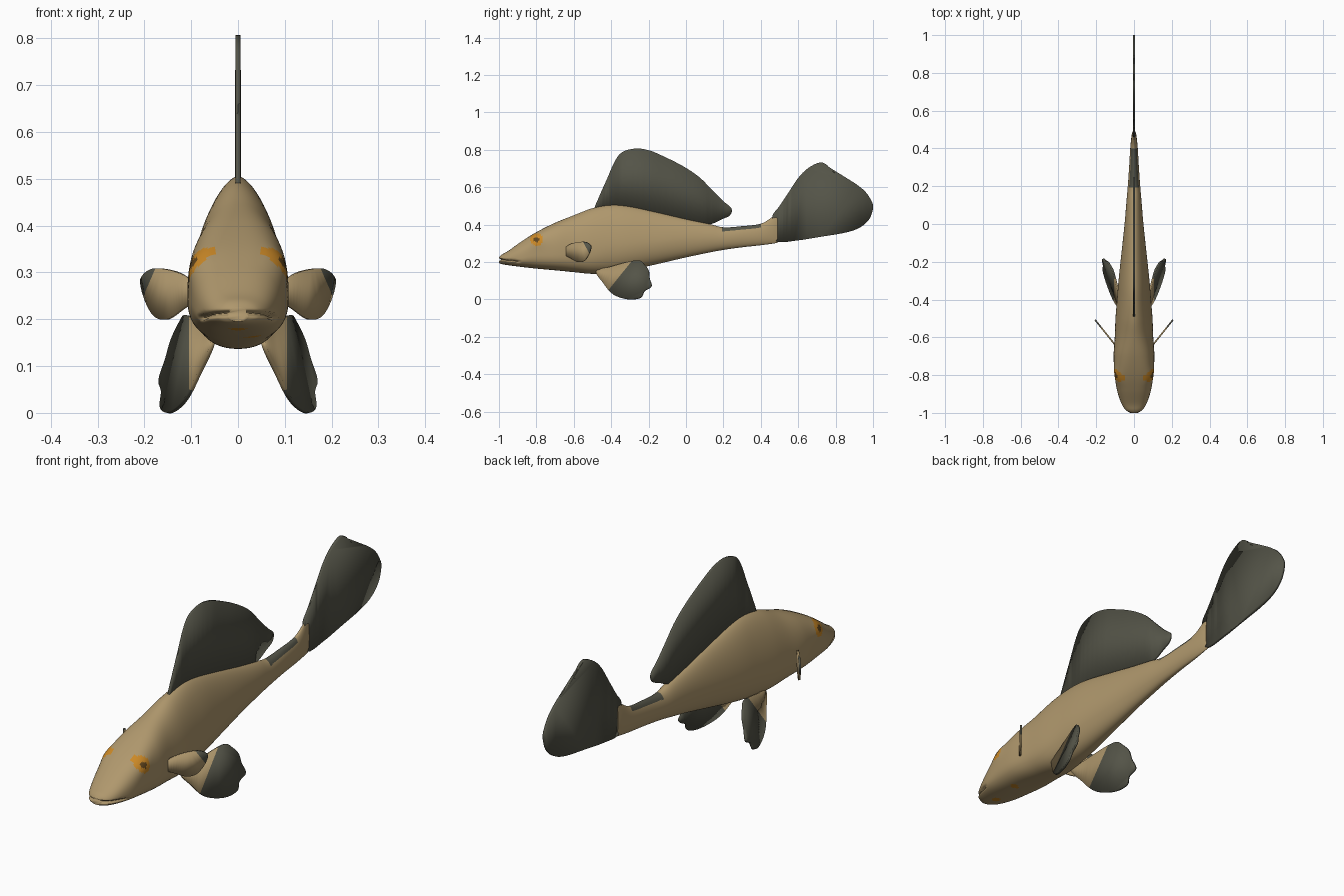
import bpy, bmesh, math
from mathutils import Vector

if "Cube" in bpy.data.objects:
    bpy.data.objects.remove(bpy.data.objects["Cube"])


def material(name, rgb):
    m = bpy.data.materials.new(name)
    m.diffuse_color = (*rgb, 1)
    m.use_nodes = True
    m.node_tree.nodes["Principled BSDF"].inputs["Base Color"].default_value = m.diffuse_color
    return m


TAN = material("tan skin", (0.43, 0.312, 0.152))
DARK = material("dark olive fin", (0.088, 0.088, 0.064))
ORANGE = material("orange eye", (0.60, 0.25, 0.02))
PUPIL = material("brown pupil", (0.12, 0.06, 0.012))


def spline(pts, steps, closed=False):
    """Catmull-Rom curve through tuples of any length."""
    n, out = len(pts), []
    for i in range(n if closed else n - 1):
        if closed:
            q = [pts[(i + k) % n] for k in (-1, 0, 1, 2)]
        else:
            q = [pts[min(max(i + k, 0), n - 1)] for k in (-1, 0, 1, 2)]
        for s in range(steps):
            t = s / steps
            out.append([0.5 * (2 * b + (c - a) * t + (2 * a - 5 * b + 4 * c - d) * t * t
                               + (3 * b - a - 3 * c + d) * t ** 3) for a, b, c, d in zip(*q)])
    if not closed:
        out.append(list(pts[-1]))
    return out


def make_object(name, bm, mats, angle=60):
    me = bpy.data.meshes.new(name)
    bm.to_mesh(me)
    bm.free()
    for m in mats:
        me.materials.append(m)
    ob = bpy.data.objects.new(name, me)
    bpy.context.collection.objects.link(ob)
    bpy.context.view_layer.objects.active = ob
    ob.select_set(True)
    bpy.ops.object.shade_smooth_by_angle(angle=math.radians(angle))
    ob.select_set(False)
    return ob


# Body stations: y, top, bottom, half width, height of widest point, roundness above, below
STATIONS = [
    (-1.0, .226, .195, .022, .21, 2, 2), (-.985, .24, .189, .046, .21, 2.2, 2.2),
    (-.95, .26, .183, .067, .212, 2.4, 2.4), (-.88, .31, .174, .09, .225, 2.6, 2.6),
    (-.8, .36, .165, .102, .25, 2.9, 2.8), (-.7, .41, .156, .108, .25, 2.5, 2.7),
    (-.6, .45, .146, .102, .25, 2.1, 2.5), (-.5, .488, .137, .098, .26, 1.85, 2.4),
    (-.4, .505, .141, .09, .28, 1.7, 2.2), (-.3, .497, .157, .082, .29, 1.7, 2.1),
    (-.15, .465, .19, .066, .305, 1.7, 2), (0, .43, .225, .05, .32, 1.8, 2),
    (.12, .405, .25, .04, .325, 1.9, 2), (.2, .386, .265, .033, .325, 2, 2),
    (.3, .392, .279, .026, .335, 2, 2), (.4, .405, .29, .02, .345, 2, 2),
    (.46, .44, .298, .014, .36, 2, 2), (.49, .462, .303, .008, .37, 2, 2)]
SIDES = 80


def eye_distance(p):
    return math.hypot(p.y + .8, p.z - .32) if abs(p.x) > .05 else 1


def body_point(s, k):
    y, top, bot, w, zw, nt, nb = s
    a = 2 * math.pi * (k + .5) / SIDES
    c, si = math.cos(a), math.sin(a)
    n, h = (nt, top - zw) if si > 0 else (nb, zw - bot)
    p = Vector((math.copysign(w * abs(c) ** (2 / n), c), y,
                zw + math.copysign(h * abs(si) ** (2 / n), si)))
    # mouth slit
    if y < -.88:
        zm = .213 - .1 * (y + 1)
        g = math.exp(-((p.z - zm) / .005) ** 2) * min(1, (-.88 - y) / .04)
        p.x *= 1 - .14 * g
        p.y += .012 * g
    # eye bulge
    p.x += math.copysign(.006 * math.exp(-(eye_distance(p) / .04) ** 2), p.x)
    return p


bm = bmesh.new()
rings = [[bm.verts.new(body_point(s, k)) for k in range(SIDES)] for s in spline(STATIONS, 12)]
for r0, r1 in zip(rings, rings[1:]):
    for k in range(SIDES):
        j = (k + 1) % SIDES
        bm.faces.new((r0[k], r0[j], r1[j], r1[k]))
bm.faces.new(rings[0])
bm.faces.new(rings[-1])
bmesh.ops.recalc_face_normals(bm, faces=bm.faces)
for f in bm.faces:
    p = f.calc_center_median()
    d = eye_distance(p)
    if d < .033:                                   # eyes
        f.material_index = 3 if d < .013 else 2
    elif p.z < .19 and min(math.hypot(p.x, p.y + .92),
                           math.hypot(p.x - .03, p.y + .76)) < .018:   # throat spots
        f.material_index = 2
    elif .19 < p.y < .4 and p.z > .364 + .1 * (p.y - .2):   # dark patch on tail root
        f.material_index = 1
make_object("body", bm, [TAN, DARK, ORANGE, PUPIL])


def fin(name, outline, place, thick, cut=None):
    """Thin plate from a smooth outline; cut = (point, normal) starts the dark side."""
    bm = bmesh.new()
    bm.faces.new([bm.verts.new(place(u, v)) for u, v in spline(outline, 6, True)])
    if cut:
        co, no = Vector(cut[0]), Vector(cut[1])
        bmesh.ops.bisect_plane(bm, geom=bm.verts[:] + bm.edges[:] + bm.faces[:],
                               plane_co=co, plane_no=no)
        for f in bm.faces:
            f.material_index = int((f.calc_center_median() - co).dot(no) > 0)
    bmesh.ops.triangulate(bm, faces=bm.faces)
    ob = make_object(name, bm, [TAN, DARK] if cut else [DARK], 30)
    mod = ob.modifiers.new("thickness", 'SOLIDIFY')
    mod.thickness = thick
    mod.offset = 0


# Dorsal and tail fins on the centre plane
fin("dorsal_fin", [
    (-.49, .48), (-.46, .56), (-.42, .65), (-.38, .74), (-.34, .788), (-.27, .807), (-.2, .798),
    (-.13, .77), (-.02, .715), (.07, .655), (.14, .585), (.2, .525), (.243, .487), (.235, .45),
    (.19, .428), (.14, .405), (.08, .4), (-.1, .43), (-.3, .47), (-.45, .475)],
    lambda y, z: (0, y, z), .01)
fin("tail_fin", [
    (.485, .31), (.475, .38), (.462, .445), (.5, .5), (.55, .575), (.6, .65), (.65, .7),
    (.71, .731), (.75, .722), (.79, .68), (.87, .642), (.95, .585), (.99, .53), (1.0, .49),
    (.98, .43), (.93, .385), (.85, .357), (.7, .332), (.6, .316)],
    lambda y, z: (0, y, z), .012)

# Paired fins
for side, s in (("right", 1), ("left", -1)):
    # pectoral fins lean backward; outline in x, z
    fin("pectoral_fin_" + side, [
        (.09, .265), (.11, .29), (.14, .304), (.18, .308), (.204, .29), (.204, .265),
        (.192, .23), (.175, .205), (.15, .2), (.12, .22), (.09, .243)],
        lambda x, z: (s * x, -.64 + 1.25 * (x - .1), z), .008,
        ((s * .188, 0, .275), (s * .8, 0, .35)))
    # pelvic fins flare outward and down; outline in y, z
    fin("pelvic_fin_" + side, [
        (-.48, .15), (-.44, .085), (-.4, .035), (-.35, .01), (-.29, 0), (-.24, .012),
        (-.222, .045), (-.185, .07), (-.195, .115), (-.2, .155), (-.225, .19), (-.25, .208),
        (-.31, .2), (-.4, .175)],
        lambda y, z: (s * (.24 + .309 * y - .249 * z), y, z), .01,
        ((s * .1, 0, 0), (s, 0, 0)))
